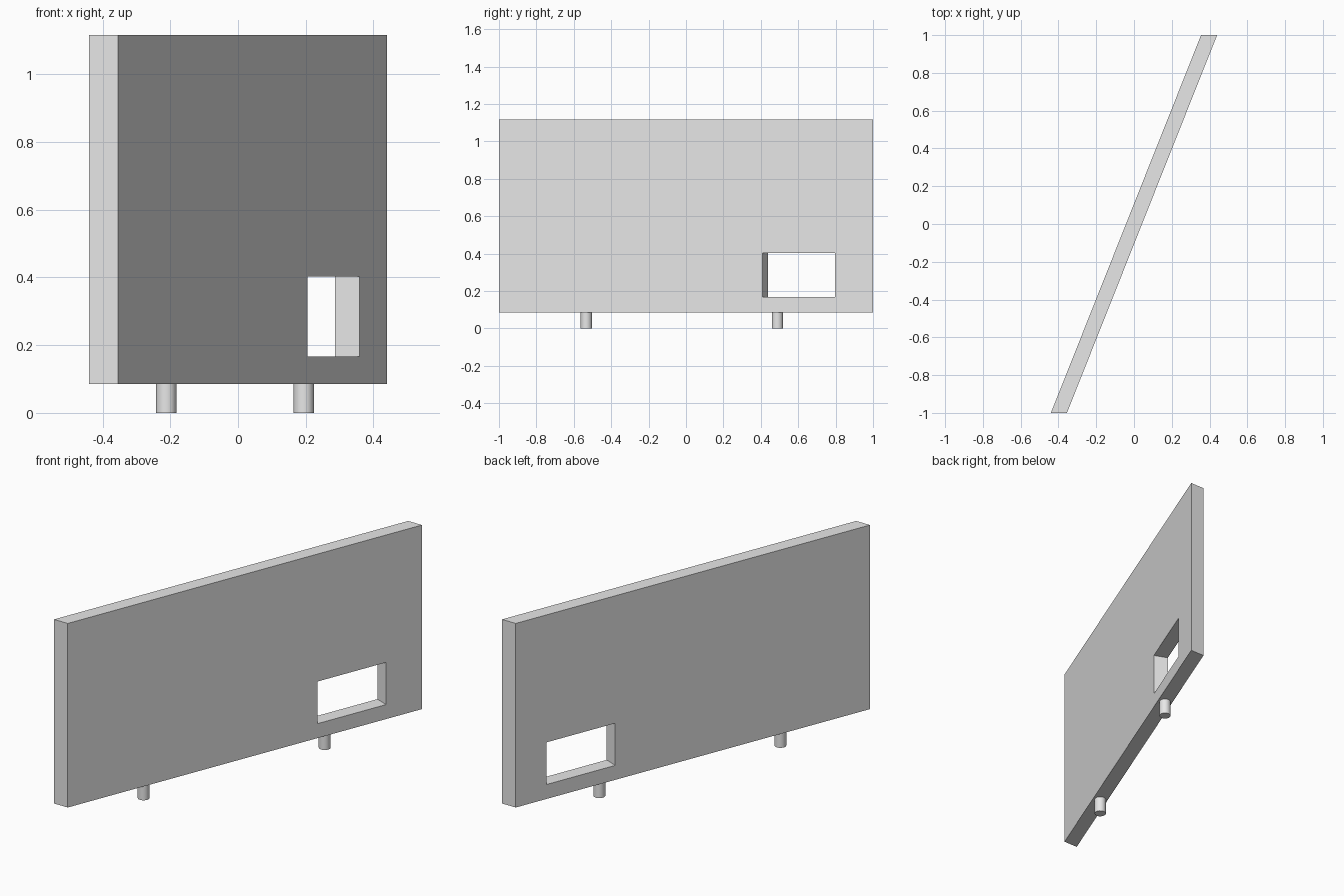
import bpy, bmesh, math
from mathutils import Matrix, Vector

cube = bpy.data.objects.get("Cube")
if cube:
    bpy.data.objects.remove(cube, do_unlink=True)

SLOPE = 0.3975               # sideways shift of the panel per unit of y
HALF = 0.0425                # half of the panel width along x
BOTTOM, TOP = 0.086, 1.117
ANGLE = -math.atan(SLOPE)

grey = bpy.data.materials.new("plain grey")
grey.use_nodes = True
colour = (0.8, 0.8, 0.8, 1)
grey.diffuse_color = colour
grey.node_tree.nodes["Principled BSDF"].inputs["Base Color"].default_value = colour


def add_object(name, bm):
    mesh = bpy.data.meshes.new(name)
    bmesh.ops.recalc_face_normals(bm, faces=bm.faces)
    bm.to_mesh(mesh)
    bm.free()
    obj = bpy.data.objects.new(name, mesh)
    bpy.context.collection.objects.link(obj)
    mesh.materials.append(grey)
    return obj


# Slanted panel: a box sheared along x, so its ends stay square to y
bm = bmesh.new()
bmesh.ops.create_cube(bm, size=1)
for v in bm.verts:
    y = v.co.y * 2
    v.co = (SLOPE * y + v.co.x * 2 * HALF, y, TOP if v.co.z > 0 else BOTTOM)
panel = add_object("panel", bm)

# Window opening, cut square to the panel face
y0, y1, z0, z1 = 0.409, 0.797, 0.167, 0.403
mid_y = (y0 + y1) / 2
centre = Vector((SLOPE * mid_y + HALF, mid_y, (z0 + z1) / 2))
size = (0.4, (y1 - y0) / math.cos(ANGLE), z1 - z0)
bm = bmesh.new()
bmesh.ops.create_cube(bm, size=1, matrix=Matrix.LocRotScale(
    centre, Matrix.Rotation(ANGLE, 3, "Z").to_quaternion(), size))
cutter = add_object("window_cutter", bm)
cutter.hide_render = True
cut = panel.modifiers.new("window", "BOOLEAN")
cut.operation = "DIFFERENCE"
cut.solver = "EXACT"
cut.object = cutter
bpy.context.view_layer.objects.active = panel
bpy.ops.object.modifier_apply(modifier=cut.name)
bpy.data.objects.remove(cutter, do_unlink=True)

# Two round posts under the panel
for name, y in (("front_post", -0.533), ("back_post", 0.489)):
    bm = bmesh.new()
    bmesh.ops.create_cone(bm, cap_ends=True, segments=32, radius1=0.03, radius2=0.03,
                          depth=BOTTOM,
                          matrix=Matrix.Translation((SLOPE * y, y, BOTTOM / 2)))
    post = add_object(name, bm)
    bpy.ops.object.select_all(action="DESELECT")
    post.select_set(True)
    bpy.context.view_layer.objects.active = post
    bpy.ops.object.shade_smooth_by_angle(angle=math.radians(40))
